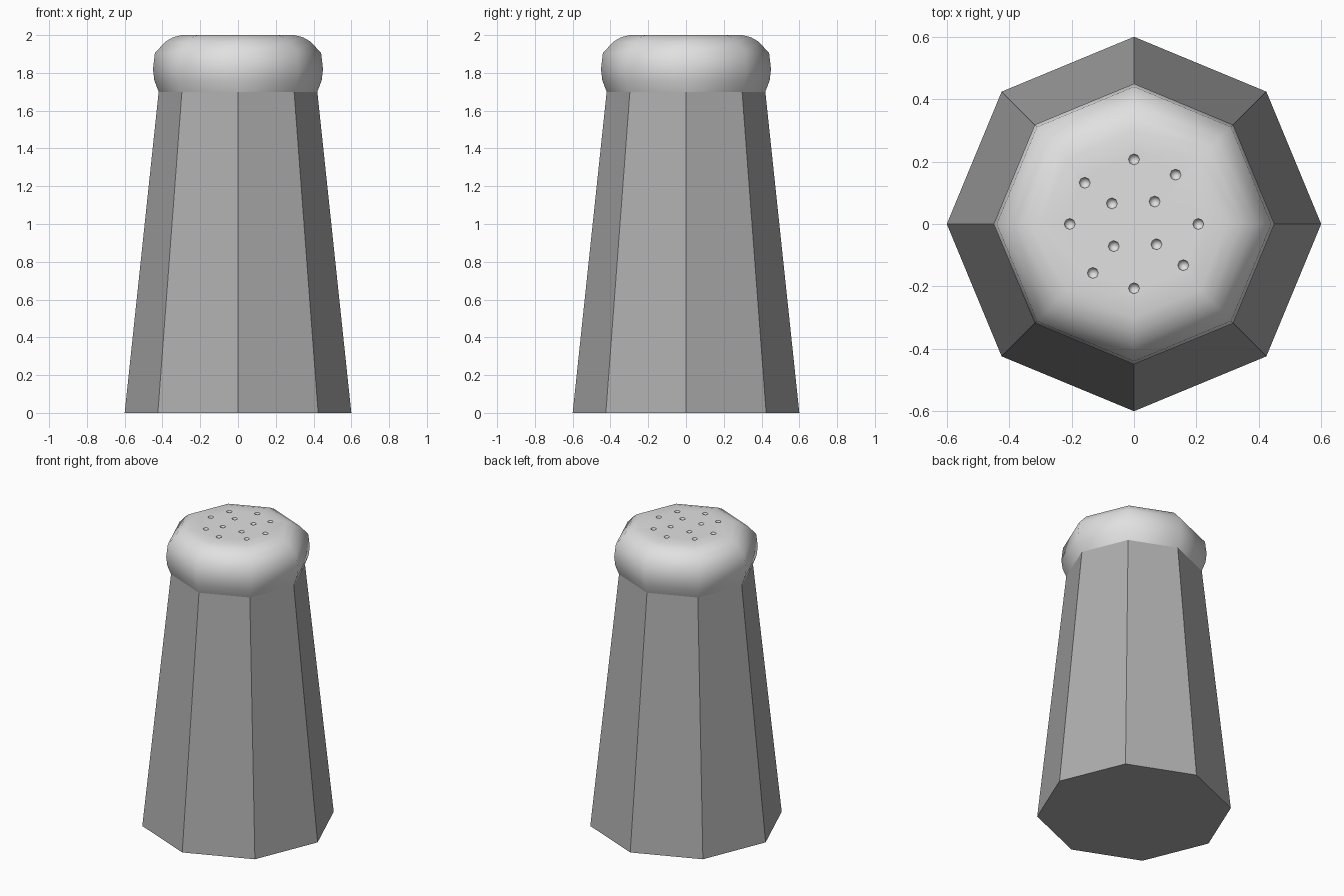
import bpy, bmesh, math
from mathutils import Matrix

if "Cube" in bpy.data.objects:
    bpy.data.objects.remove(bpy.data.objects["Cube"])


def material(name, v):
    m = bpy.data.materials.new(name)
    m.diffuse_color = (v, v, v, 1)
    m.use_nodes = True
    m.node_tree.nodes["Principled BSDF"].inputs["Base Color"].default_value = m.diffuse_color
    return m


def lathe(name, profile, mat, sides=8):
    """Closed solid from (radius, height) rings."""
    bm = bmesh.new()
    rings = []
    for r, z in profile:
        rings.append([bm.verts.new((r * math.cos(2 * math.pi * i / sides),
                                    r * math.sin(2 * math.pi * i / sides), z))
                      for i in range(sides)])
    for a, b in zip(rings, rings[1:]):
        for i in range(sides):
            j = (i + 1) % sides
            bm.faces.new((a[i], a[j], b[j], b[i]))
    bm.faces.new(rings[0][::-1])
    bm.faces.new(rings[-1])
    return finish(name, bm, mat)


def finish(name, bm, mat):
    me = bpy.data.meshes.new(name)
    bm.to_mesh(me)
    bm.free()
    me.materials.append(mat)
    ob = bpy.data.objects.new(name, me)
    bpy.context.collection.objects.link(ob)
    return ob


body_grey = material("body grey", 0.42)
cap_grey = material("cap light grey", 0.75)

# Tapered eight-sided body
lathe("shaker_body", [(0.6, 0), (0.42, 1.7)], body_grey)

# Rounded cap
cap = lathe("shaker_cap", [(0.42, 1.7), (0.443, 1.76), (0.45, 1.82), (0.44, 1.905),
                           (0.385, 1.965), (0.345, 1.988), (0.30, 2.0)], cap_grey)

# Sprinkle holes cut into the top
holes = [(0, .207), (.133, .158), (-.158, .132), (-.071, .066), (.066, .072), (-.206, 0),
         (.206, 0), (-.065, -.071), (.072, -.065), (.158, -.132), (-.132, -.157), (0, -.206)]
bm = bmesh.new()
for x, y in holes:
    bmesh.ops.create_uvsphere(bm, u_segments=8, v_segments=6, radius=0.018,
                              matrix=Matrix.Translation((x, y, 2.001)))
cutter = finish("hole_cutter", bm, cap_grey)
mod = cap.modifiers.new("holes", 'BOOLEAN')
mod.operation = 'DIFFERENCE'
mod.solver = 'EXACT'
mod.object = cutter
bpy.context.view_layer.update()
cut = bpy.data.meshes.new_from_object(cap.evaluated_get(bpy.context.evaluated_depsgraph_get()))
cap.modifiers.clear()
cap.data = cut
bpy.data.objects.remove(cutter)

# Smooth cap, crisp hole rims
bpy.ops.object.select_all(action='DESELECT')
cap.select_set(True)
bpy.context.view_layer.objects.active = cap
bpy.ops.object.shade_smooth_by_angle(angle=math.radians(50))
